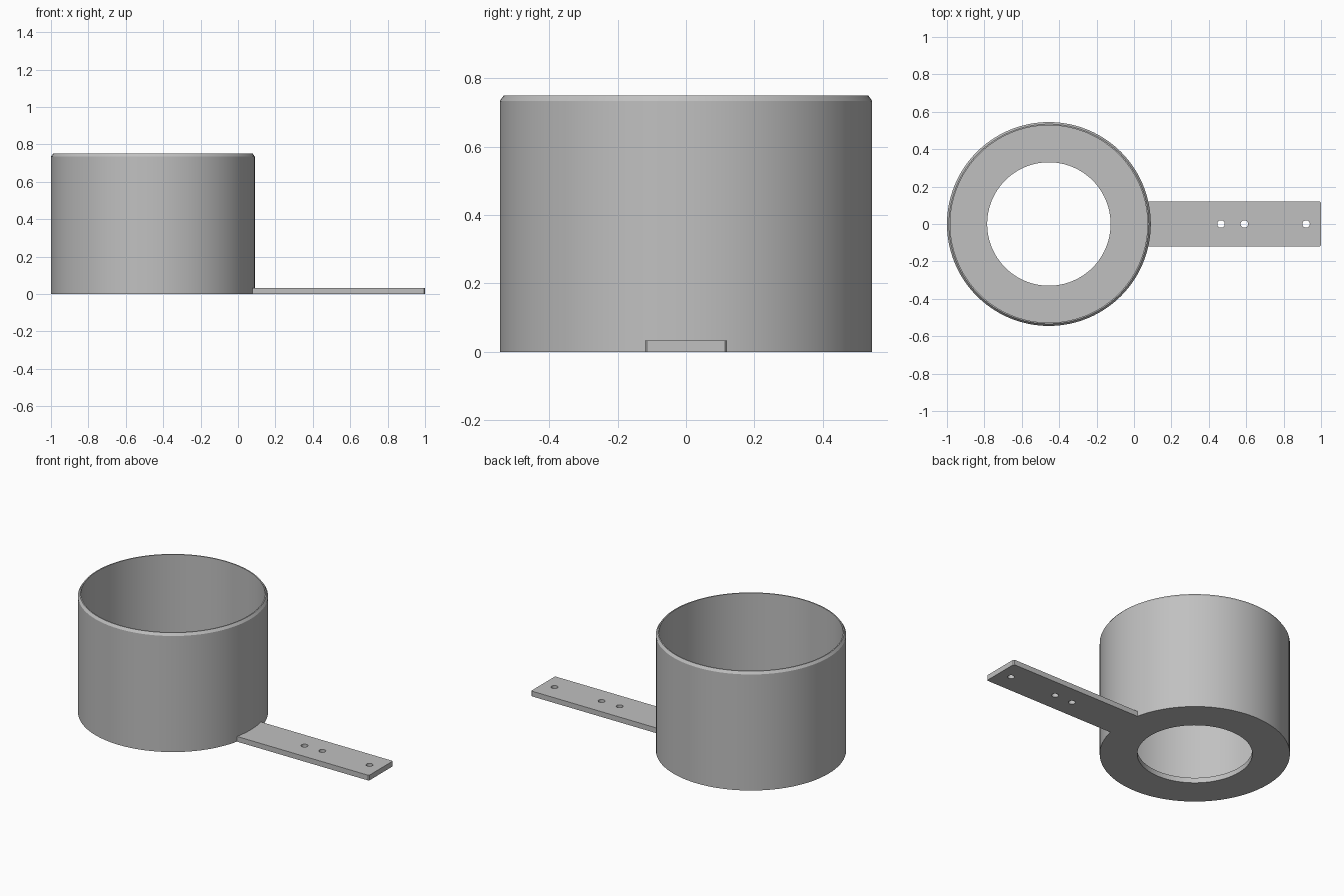
import bpy, bmesh, math

if "Cube" in bpy.data.objects:
    bpy.data.objects.remove(bpy.data.objects["Cube"], do_unlink=True)

grey = bpy.data.materials.new("plain grey")
grey.use_nodes = True
colour = (0.53, 0.53, 0.53, 1)
grey.diffuse_color = colour
grey.node_tree.nodes["Principled BSDF"].inputs["Base Color"].default_value = colour

CUP_X, RADIUS, HEIGHT, BORE, HOLE = -0.455, 0.545, 0.75, 0.527, 0.33
PLATE = 0.033
SEGMENTS = 96


def add_object(name, bm):
    bmesh.ops.recalc_face_normals(bm, faces=bm.faces)
    mesh = bpy.data.meshes.new(name)
    bm.to_mesh(mesh)
    bm.free()
    mesh.materials.append(grey)
    obj = bpy.data.objects.new(name, mesh)
    bpy.context.collection.objects.link(obj)
    return obj


def activate(obj):
    bpy.ops.object.select_all(action="DESELECT")
    obj.select_set(True)
    bpy.context.view_layer.objects.active = obj


def smooth(obj):
    activate(obj)
    bpy.ops.object.shade_smooth_by_angle(angle=math.radians(30))


# Cup: closed wall and floor profile, revolved around its own axis
profile = [(HOLE, 0), (RADIUS, 0), (RADIUS, HEIGHT - 0.016), (RADIUS - 0.011, HEIGHT),
           (BORE, HEIGHT), (BORE, PLATE), (HOLE, PLATE)]
bm = bmesh.new()
verts = [bm.verts.new((r, 0, z)) for r, z in profile]
edges = [bm.edges.new((a, b)) for a, b in zip(verts, verts[1:] + verts[:1])]
bmesh.ops.spin(bm, geom=verts + edges, cent=(0, 0, 0), axis=(0, 0, 1),
               angle=math.tau, steps=SEGMENTS, use_merge=True)
bmesh.ops.remove_doubles(bm, verts=bm.verts, dist=1e-5)
cup = add_object("cup", bm)
cup.location.x = CUP_X
smooth(cup)

# Handle: flat bar running from the cup wall, end corners slightly cut
start, end, half, cut = 0.073, 1.0, 0.12, 0.006
outline = [(start, -half), (end - cut, -half), (end, cut - half),
           (end, half - cut), (end - cut, half), (start, half)]
bm = bmesh.new()
base = bm.faces.new([bm.verts.new((x, y, 0)) for x, y in outline])
top = bmesh.ops.extrude_face_region(bm, geom=[base])["geom"]
bmesh.ops.translate(bm, vec=(0, 0, PLATE),
                    verts=[v for v in top if isinstance(v, bmesh.types.BMVert)])
handle = add_object("handle", bm)

# Three round holes through the handle
for x in (0.465, 0.59, 0.92):
    bm = bmesh.new()
    bmesh.ops.create_cone(bm, cap_ends=True, segments=32, radius1=0.02, radius2=0.02, depth=0.2)
    cutter = add_object("hole_cutter", bm)
    cutter.location.x = x
    cutter.hide_render = True
    drill = handle.modifiers.new("drill", "BOOLEAN")
    drill.operation = "DIFFERENCE"
    drill.solver = "EXACT"
    drill.object = cutter
    activate(handle)
    bpy.ops.object.modifier_apply(modifier=drill.name)
    bpy.data.objects.remove(cutter, do_unlink=True)
smooth(handle)
